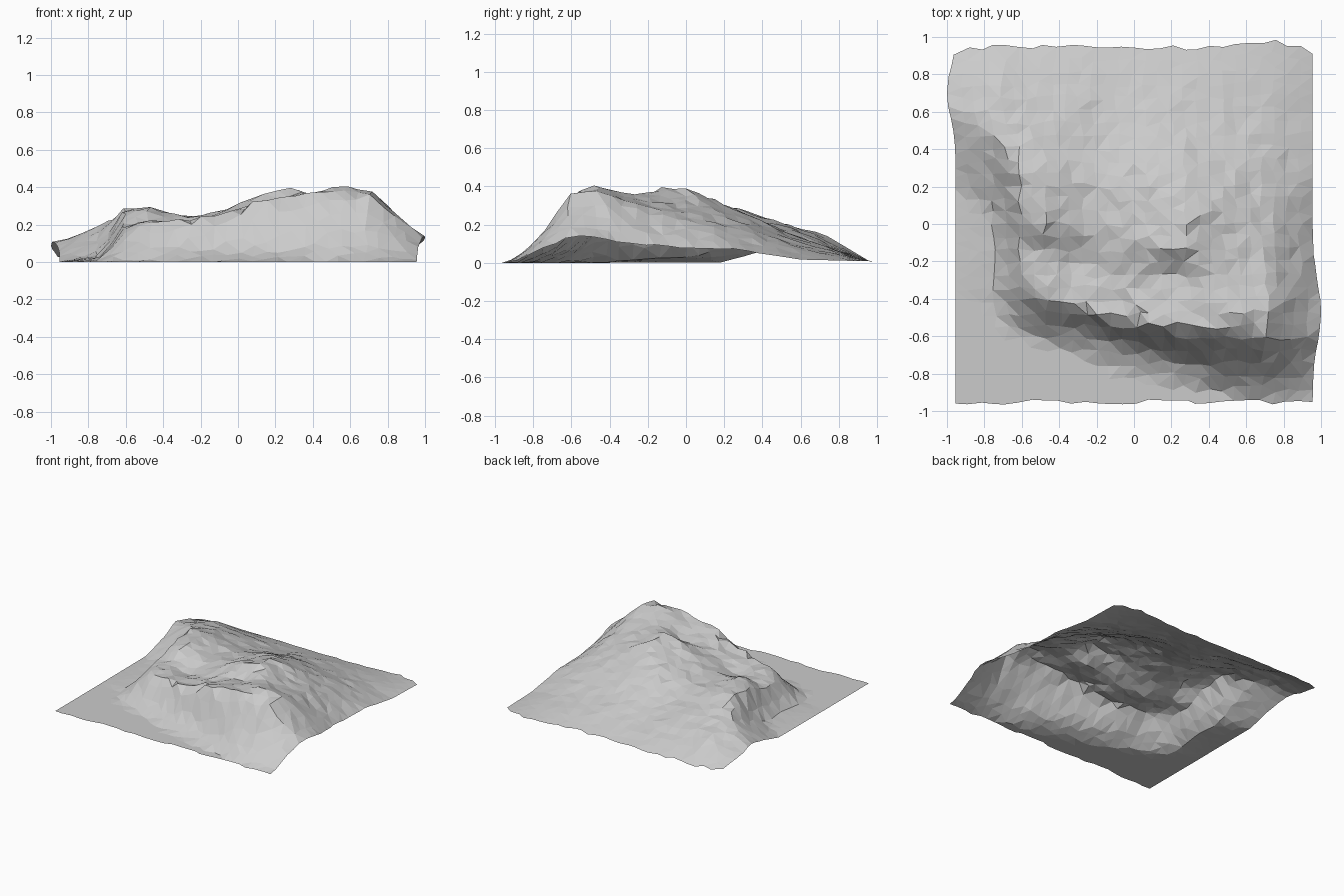
import bpy, bmesh, math, random

if "Cube" in bpy.data.objects:
    bpy.data.objects.remove(bpy.data.objects["Cube"])

random.seed(4)
N = 28  # cells per side

# Cross-sections running front to back: x, then (y, z) at
# cliff foot, cliff lip, basin, crest front, crest, back slope
SECTIONS = [
    (-0.97, (-.40, .00), (-.30, .00), (.00, .00), (.20, .00), (.60, .11), (.80, .06)),
    (-0.72, (-.43, .00), (-.38, .01), (-.10, .03), (.04, .04), (.45, .21), (.75, .14)),
    (-0.62, (-.44, .09), (-.34, .15), (-.10, .19), (.05, .25), (.29, .28), (.70, .14)),
    (-0.50, (-.49, .11), (-.40, .22), (-.14, .22), (-.02, .30), (.25, .29), (.65, .15)),
    (-0.30, (-.55, .09), (-.44, .23), (-.20, .18), (.00, .24), (.25, .24), (.65, .13)),
    (-0.10, (-.64, .06), (-.53, .24), (-.30, .24), (-.05, .27), (.20, .25), (.60, .12)),
    (0.10, (-.69, .06), (-.54, .33), (-.30, .28), (-.12, .35), (.20, .30), (.60, .13)),
    (0.28, (-.73, .07), (-.56, .36), (-.25, .31), (-.14, .40), (.04, .38), (.55, .14)),
    (0.50, (-.77, .12), (-.57, .38), (-.48, .41), (-.25, .34), (.10, .28), (.60, .10)),
    (0.72, (-.81, .09), (-.60, .36), (-.46, .38), (-.25, .30), (.15, .19), (.60, .07)),
    (0.98, (-.78, .06), (-.57, .15), (-.35, .11), (.00, .05), (.25, .06), (.60, .01)),
]


def mix(a, b, t):
    return a + (b - a) * t


def height(x, y):
    """Blend the two nearest cross-sections, then read the profile at y."""
    x = max(SECTIONS[0][0], min(SECTIONS[-1][0], x))
    for a, b in zip(SECTIONS, SECTIONS[1:]):
        if x <= b[0]:
            break
    t = (x - a[0]) / (b[0] - a[0])
    prof = [(mix(p[0], q[0], t), mix(p[1], q[1], t)) for p, q in zip(a[1:], b[1:])]
    foot = max(-0.93, prof[0][0] - 0.13)
    prof = [(-2, 0), (foot, 0)] + prof + [(0.96, 0.008), (2, 0.008)]
    for p, q in zip(prof, prof[1:]):
        if y <= q[0]:
            return mix(p[1], q[1], (y - p[0]) / (q[0] - p[0]))
    return 0.0


def bump(v, centre, width):
    return 0.045 * math.exp(-((v - centre) / width) ** 2)


# Irregular outline of the terrain sheet
front = [-0.952 + random.uniform(-.015, .015) for _ in range(N + 1)]
back = [0.945 + random.uniform(-.015, .015) + bump(2 * i / N - 1, 0.72, 0.2) * 0.6
        for i in range(N + 1)]
back[0] -= 0.03
back[-1] -= 0.03

# Terrain sheet
bm = bmesh.new()
rows = []
for j in range(N + 1):
    row = []
    for i in range(N + 1):
        y = mix(front[i], back[i], j / N)
        left = -0.955 - bump(y, 0.7, 0.16)
        right = 0.955 + bump(y, -0.47, 0.22)
        x = mix(left, right, i / N)
        if 0 < i < N:
            x += random.uniform(-.014, .014)
        if 0 < j < N:
            y += random.uniform(-.014, .014)
        z = height(x, y)
        z += random.uniform(-.009, .009) * min(1, z * 6)
        row.append(bm.verts.new((x, y, max(0, z))))
    rows.append(row)
for j in range(N):
    for i in range(N):
        bm.faces.new((rows[j][i], rows[j][i + 1], rows[j + 1][i + 1], rows[j + 1][i]))
bmesh.ops.triangulate(bm, faces=bm.faces[:], quad_method='SHORT_EDGE')

mesh = bpy.data.meshes.new("rocky_hill_terrain")
bm.to_mesh(mesh)
bm.free()
terrain = bpy.data.objects.new("rocky_hill_terrain", mesh)
bpy.context.collection.objects.link(terrain)
